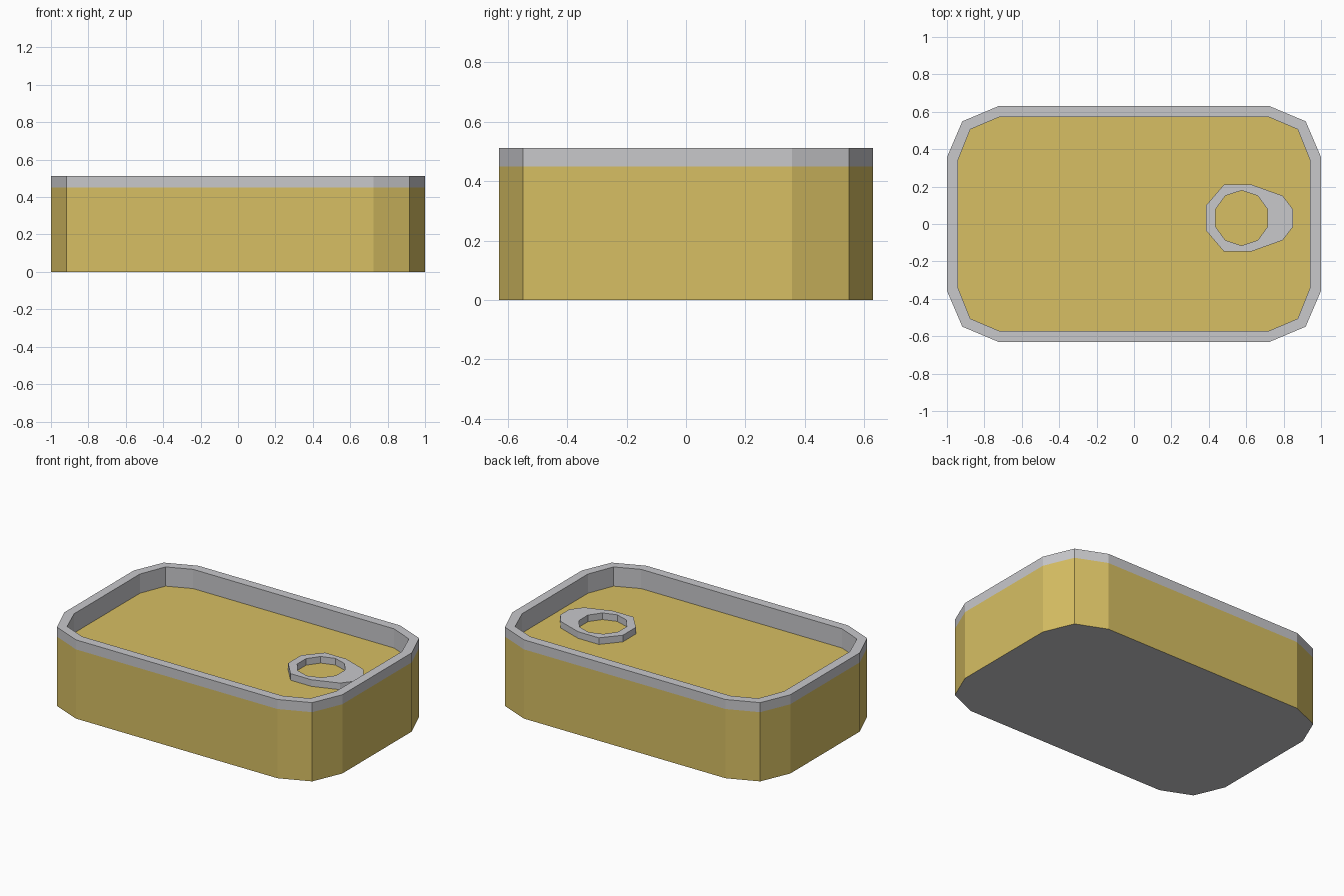
import bpy, bmesh, math

if "Cube" in bpy.data.objects:
    bpy.data.objects.remove(bpy.data.objects["Cube"])

LID_Z, BAND_Z, TOP_Z = 0.387, 0.45, 0.512


def material(name, rgb):
    m = bpy.data.materials.new(name)
    m.diffuse_color = (*rgb, 1)
    m.use_nodes = True
    m.node_tree.nodes["Principled BSDF"].inputs["Base Color"].default_value = m.diffuse_color
    return m


yellow = material("yellow paint", (0.68, 0.52, 0.125))
grey = material("bare metal", (0.58, 0.58, 0.60))


def add_ring(bm, points, z):
    return [bm.verts.new((x, y, z)) for x, y in points]


def bridge(bm, a, b, mat=0):
    n = len(a)
    for i in range(n):
        j = (i + 1) % n
        bm.faces.new((a[i], a[j], b[j], b[i])).material_index = mat


def finish(bm, name, mats):
    bmesh.ops.recalc_face_normals(bm, faces=bm.faces)
    mesh = bpy.data.meshes.new(name)
    bm.to_mesh(mesh)
    bm.free()
    for m in mats:
        mesh.materials.append(m)
    obj = bpy.data.objects.new(name, mesh)
    bpy.context.collection.objects.link(obj)
    return obj


def four_way(corner):
    """Mirror one corner's points (counter-clockwise) into all four quadrants."""
    back = corner[::-1]
    return (corner + [(-x, y) for x, y in back]
            + [(-x, -y) for x, y in corner] + [(x, -y) for x, y in back])


# Can: painted wall, metal rim band, inner wall, recessed lid and base
outer = four_way([(1.0, 0.357), (0.918, 0.549), (0.725, 0.63)])
inner = four_way([(0.942, 0.338), (0.875, 0.506), (0.722, 0.571)])
bm = bmesh.new()
rings = [add_ring(bm, p, z) for p, z in
         ((outer, 0), (outer, BAND_Z), (outer, TOP_Z), (inner, TOP_Z), (inner, LID_Z))]
for i in range(4):
    bridge(bm, rings[i], rings[i + 1], 0 if i == 0 else 1)
bm.faces.new(rings[0]).material_index = 1
bm.faces.new(rings[-1]).material_index = 0
finish(bm, "can", [yellow, grey])

# Pull tab: tapered plate with a ten-sided finger hole
CX, CY, R = 0.575, 0.032, 0.147
half = [(0.85, 0.047), (0.795, 0.119), (0.63, 0.178), (0.48, 0.178), (0.385, 0.067)]
plate = [(x, CY + d) for x, d in half] + [(x, CY - d) for x, d in half[::-1]]
hole = [(CX + R * math.cos(math.radians(18 + 36 * i)),
         CY + R * math.sin(math.radians(18 + 36 * i))) for i in range(10)]
# The hole starts beside the plate tip, so rings pair up point for point
bm = bmesh.new()
loops = [add_ring(bm, p, z) for p, z in
         ((plate, LID_Z), (plate, LID_Z + 0.043), (hole, LID_Z + 0.043), (hole, LID_Z))]
for i in range(4):
    bridge(bm, loops[i], loops[(i + 1) % 4])
finish(bm, "pull_tab", [grey])
